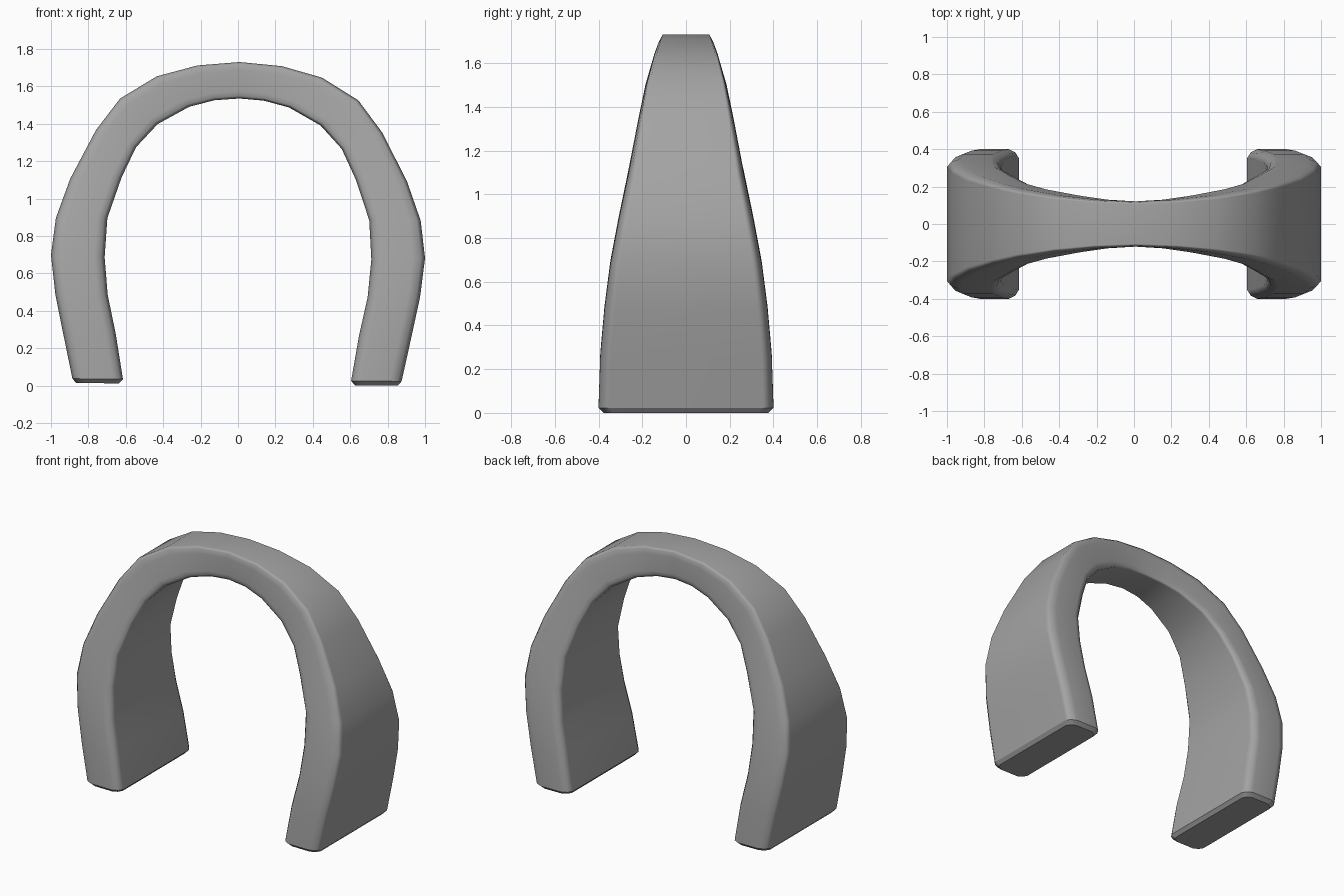
import bpy, bmesh, math
from mathutils import Vector

if "Cube" in bpy.data.objects:
    bpy.data.objects.remove(bpy.data.objects["Cube"])

# Half arch stations: outer x, outer z, inner x, inner z, half width in y
half = [
    (0.88, 0.03, 0.61, 0.03, 0.400),
    (0.93, 0.265, 0.65, 0.27, 0.392),
    (0.975, 0.48, 0.695, 0.48, 0.373),
    (1.00, 0.69, 0.713, 0.68, 0.346),
    (0.975, 0.89, 0.70, 0.89, 0.308),
    (0.90, 1.10, 0.625, 1.11, 0.263),
    (0.765, 1.36, 0.55, 1.27, 0.218),
    (0.637, 1.53, 0.435, 1.395, 0.185),
    (0.442, 1.65, 0.265, 1.49, 0.152),
    (0.225, 1.71, 0.13, 1.525, 0.130),
]
crown = (0.0, 1.73, 0.0, 1.535, 0.121)
mirrored = [(-a, b, -c, d, w) for a, b, c, d, w in half]
stations = mirrored + [crown] + half[::-1]

# Rounded section: (fraction outer -> inner, fraction of half width)
edge = [(0.0, 0.88), (0.075, 0.955), (0.23, 1.0), (0.80, 1.0), (0.93, 0.955), (1.0, 0.88)]
section = edge + [(t, -s) for t, s in reversed(edge)]


def ring_points(station):
    ox, oz, ix, iz, w = station
    outer, inner = Vector((ox, 0, oz)), Vector((ix, 0, iz))
    return [outer.lerp(inner, t) + Vector((0, s * w, 0)) for t, s in section]


def foot_points(station):
    # Smaller ring on the ground that chamfers the foot
    ox, _, ix, _, w = station
    mid = (ox + ix) / 2
    return [Vector((mid + (p.x - mid) * 0.85, p.y * 0.94, 0.007))
            for p in ring_points(station)]


bm = bmesh.new()
loops = [foot_points(stations[0])] + [ring_points(s) for s in stations] + [foot_points(stations[-1])]
rings = [[bm.verts.new(p) for p in pts] for pts in loops]
for a, b in zip(rings, rings[1:]):
    for i in range(len(a)):
        j = (i + 1) % len(a)
        bm.faces.new((a[i], a[j], b[j], b[i]))
bm.faces.new(rings[0])
bm.faces.new(rings[-1])

# Crisp foot chamfers
for ring in (rings[0], rings[1], rings[-2], rings[-1]):
    for i, v in enumerate(ring):
        bm.edges.get((v, ring[(i + 1) % len(ring)])).smooth = False

# Slight lean of the arch: the right foot sits a touch lower
for v in bm.verts:
    x, z = v.co.x, v.co.z
    v.co.z = z - 0.008 * x
    v.co.x = x + 0.008 * (z - 0.69)
low = min(v.co.z for v in bm.verts)
for v in bm.verts:
    v.co.z -= low
bmesh.ops.recalc_face_normals(bm, faces=bm.faces)

mesh = bpy.data.meshes.new("tapered_arch")
bm.to_mesh(mesh)
bm.free()
arch = bpy.data.objects.new("tapered_arch", mesh)
bpy.context.collection.objects.link(arch)

# Dark grey surface
grey = bpy.data.materials.new("dark_grey")
grey.diffuse_color = (0.37, 0.37, 0.37, 1)
grey.use_nodes = True
grey.node_tree.nodes["Principled BSDF"].inputs["Base Color"].default_value = grey.diffuse_color
mesh.materials.append(grey)

# Soft rounded edges, flat broad faces
bpy.context.view_layer.objects.active = arch
arch.select_set(True)
bpy.ops.object.shade_smooth_by_angle(angle=math.radians(60), keep_sharp_edges=True)
normals = arch.modifiers.new("face_weighted_normals", 'WEIGHTED_NORMAL')
normals.keep_sharp = True
